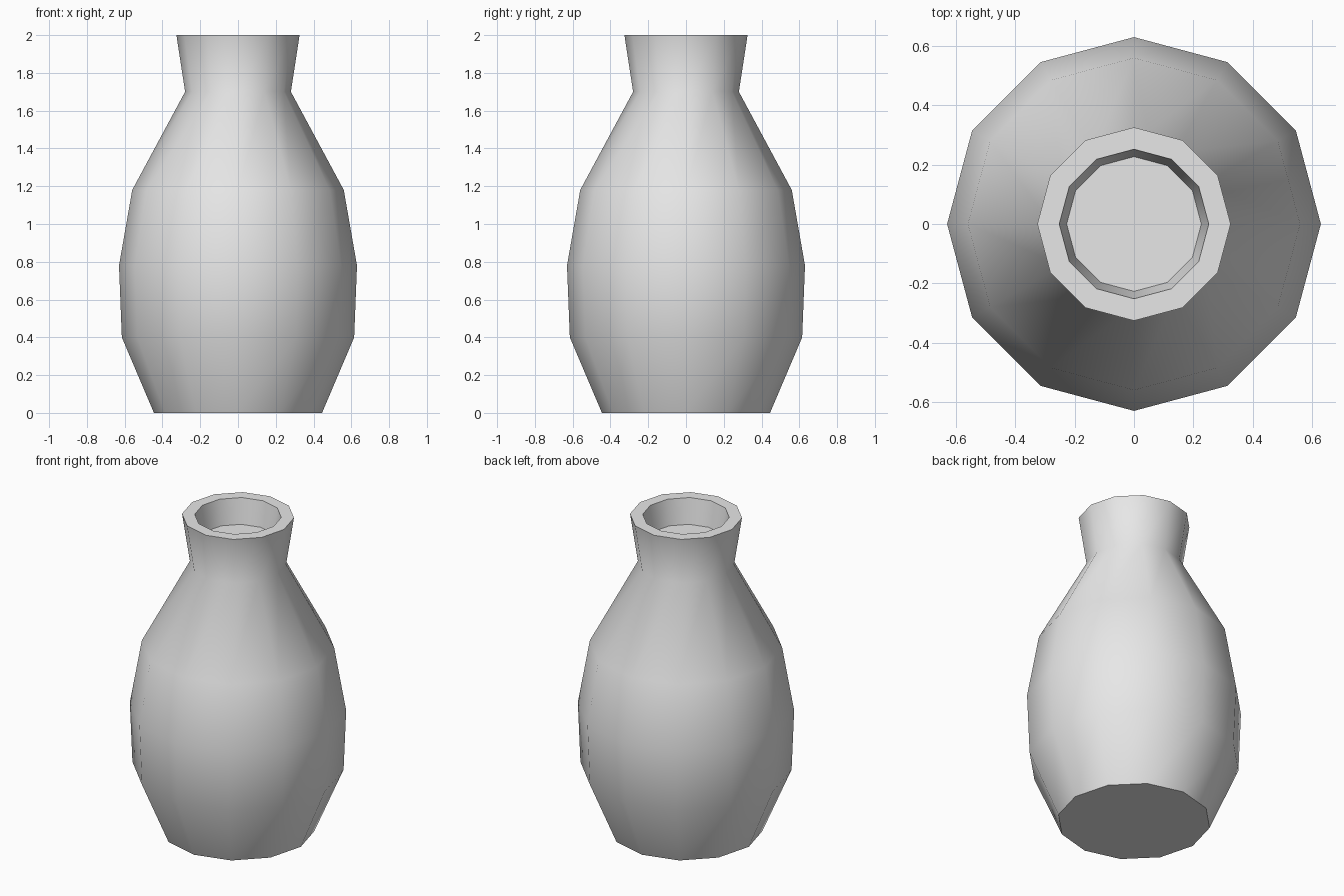
import bpy, math

cube = bpy.data.objects.get("Cube")
if cube:
    bpy.data.objects.remove(cube, do_unlink=True)

SIDES = 12

# Single plain grey clay
clay = bpy.data.materials.new("grey clay")
clay.use_nodes = True
colour = (0.8, 0.8, 0.8, 1)
clay.diffuse_color = colour
clay.node_tree.nodes["Principled BSDF"].inputs["Base Color"].default_value = colour


def lathe(name, profile):
    """Turn a (radius, height) profile round z, capping both ends."""
    verts = [(r * math.cos(a), r * math.sin(a), z)
             for r, z in profile
             for a in (math.tau * i / SIDES for i in range(SIDES))]
    faces = [list(reversed(range(SIDES)))]
    for k in range(len(profile) - 1):
        low, high = k * SIDES, (k + 1) * SIDES
        for i in range(SIDES):
            j = (i + 1) % SIDES
            faces.append((low + i, low + j, high + j, high + i))
    faces.append(range(len(verts) - SIDES, len(verts)))
    mesh = bpy.data.meshes.new(name)
    mesh.from_pydata(verts, [], [tuple(f) for f in faces])
    mesh.materials.append(clay)
    obj = bpy.data.objects.new(name, mesh)
    bpy.context.collection.objects.link(obj)
    return obj


# Outer wall, flared neck, rim, and the shallow recess in the mouth
vase = lathe("vase", [(0.445, 0), (0.615, 0.4), (0.63, 0.78), (0.56, 1.18),
                      (0.28, 1.7), (0.326, 2), (0.252, 2), (0.227, 1.84)])

# Smooth body with crisp rim, floor and base edges
bpy.ops.object.select_all(action='DESELECT')
vase.select_set(True)
bpy.context.view_layer.objects.active = vase
bpy.ops.object.shade_smooth_by_angle(angle=math.radians(50))
